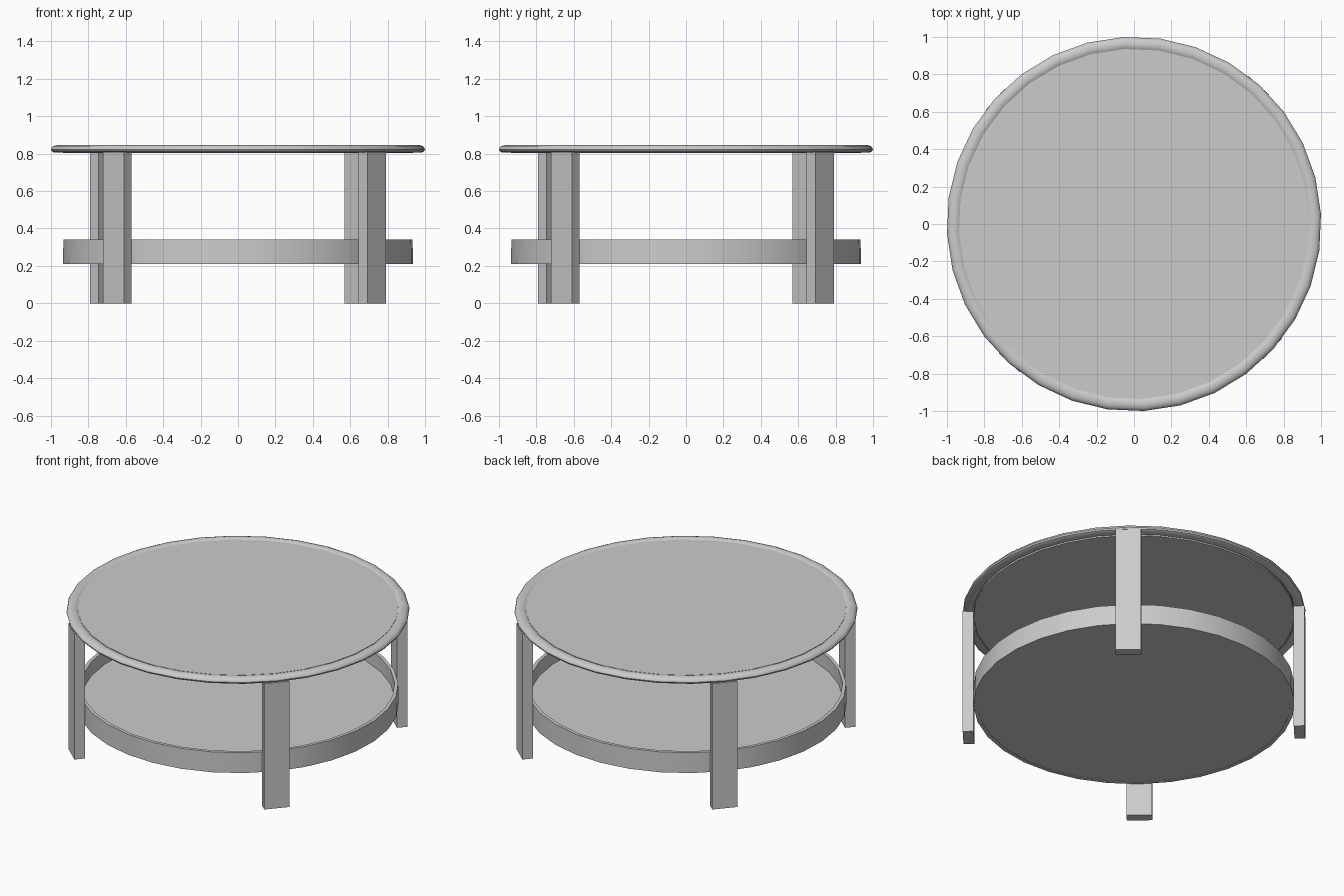
import bpy, bmesh
from math import sin, cos, pi, radians
from mathutils import Matrix

if "Cube" in bpy.data.objects:
    bpy.data.objects.remove(bpy.data.objects["Cube"])

SIDES = 32
TURN = radians(3.1)  # whole table is turned slightly


def finish(name, bm, smooth=True):
    bmesh.ops.recalc_face_normals(bm, faces=bm.faces)
    mesh = bpy.data.meshes.new(name)
    bm.to_mesh(mesh)
    bm.free()
    obj = bpy.data.objects.new(name, mesh)
    bpy.context.collection.objects.link(obj)
    if smooth:
        bpy.ops.object.select_all(action='DESELECT')
        obj.select_set(True)
        bpy.context.view_layer.objects.active = obj
        bpy.ops.object.shade_smooth_by_angle(angle=radians(35))
    return obj


def lathe_ring(name, profile):
    """Sweep a closed (radius, z) profile around the z axis."""
    bm = bmesh.new()
    rings = []
    for i in range(SIDES):
        a = TURN + 2 * pi * i / SIDES
        rings.append([bm.verts.new((r * cos(a), r * sin(a), z)) for r, z in profile])
    n = len(profile)
    for i in range(SIDES):
        p, q = rings[i], rings[(i + 1) % SIDES]
        for j in range(n):
            k = (j + 1) % n
            bm.faces.new((p[j], q[j], q[k], p[k]))
    return finish(name, bm)


def disc(name, radius, z0, z1):
    bm = bmesh.new()
    verts = [bm.verts.new((radius * cos(TURN + 2 * pi * i / SIDES),
                           radius * sin(TURN + 2 * pi * i / SIDES), z0))
             for i in range(SIDES)]
    face = bm.faces.new(verts)
    ext = bmesh.ops.extrude_face_region(bm, geom=[face], use_keep_orig=True)
    top = [v for v in ext['geom'] if isinstance(v, bmesh.types.BMVert)]
    bmesh.ops.translate(bm, verts=top, vec=(0, 0, z1 - z0))
    return finish(name, bm)


# Table top panel and its rounded rim
disc("top_panel", 0.937, 0.803, 0.840)
lathe_ring("top_rim", [
    (0.932, 0.826), (0.936, 0.837), (0.946, 0.843), (0.960, 0.846),
    (0.975, 0.845), (0.989, 0.840), (0.998, 0.831), (1.001, 0.822),
    (0.997, 0.813), (0.986, 0.807), (0.945, 0.807), (0.935, 0.815)])

# Lower tray: floor and raised edge band
disc("shelf_floor", 0.925, 0.212, 0.25)
lathe_ring("shelf_band", [(0.937, 0.21), (0.935, 0.34), (0.914, 0.34), (0.914, 0.21)])

# Four plank legs, broad side facing outwards
for i, corner in enumerate(("back_right", "back_left", "front_left", "front_right")):
    bm = bmesh.new()
    spin = Matrix.Rotation(TURN + pi / 4 + i * pi / 2, 4, 'Z')
    bmesh.ops.create_cube(bm, size=1, matrix=spin @ Matrix.Translation((0.966, 0, 0.405))
                          @ Matrix.Diagonal((0.063, 0.15, 0.81, 1)))
    finish(corner + "_leg", bm, smooth=False)
